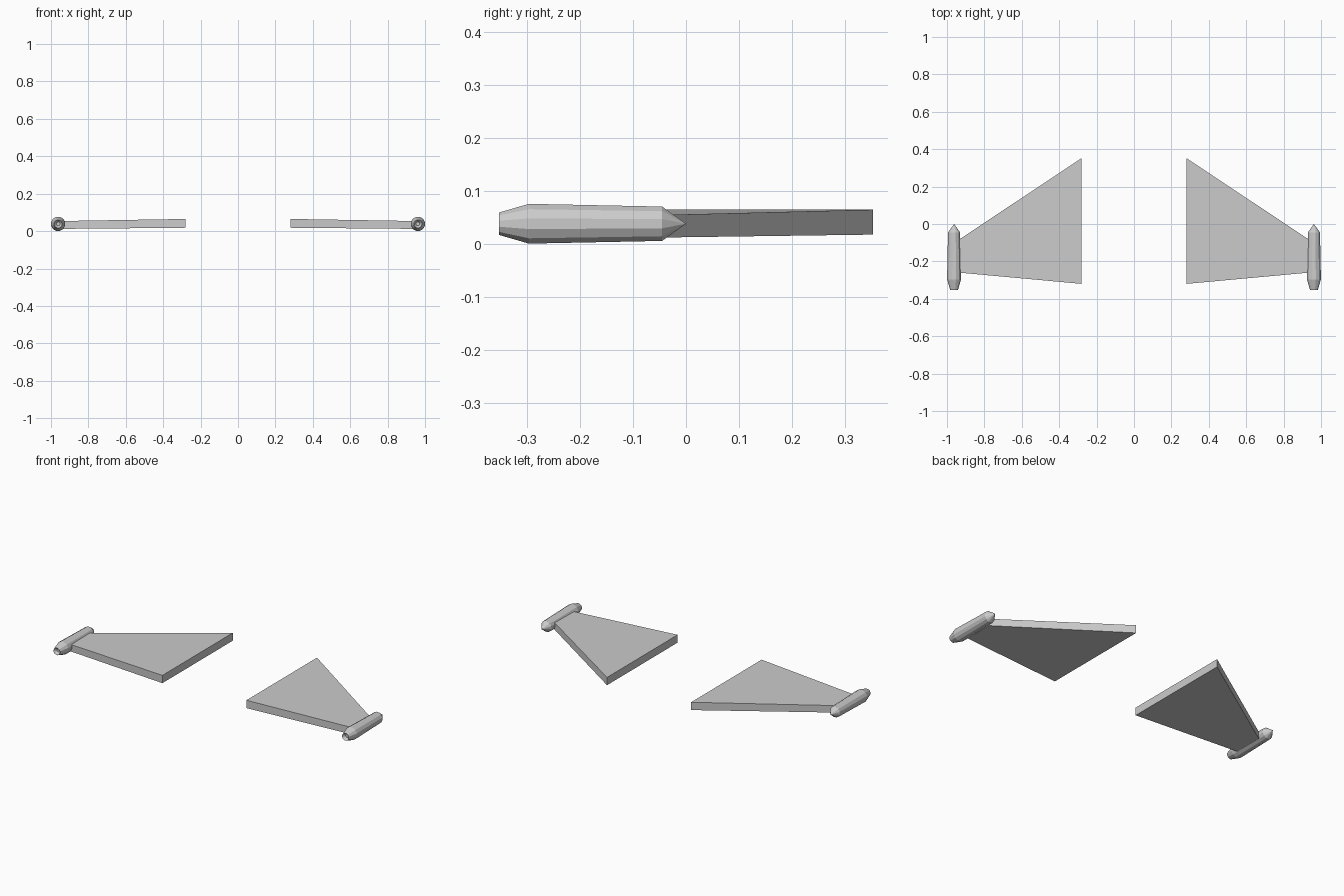
import bpy, bmesh, math

if "Cube" in bpy.data.objects:
    bpy.data.objects.remove(bpy.data.objects["Cube"])

SIDES = 12
POD_X, POD_Z = 0.962, 0.0385


def make_object(name, bm):
    bmesh.ops.recalc_face_normals(bm, faces=bm.faces)
    mesh = bpy.data.meshes.new(name)
    bm.to_mesh(mesh)
    bm.free()
    obj = bpy.data.objects.new(name, mesh)
    bpy.context.collection.objects.link(obj)
    return obj


def wing(name, side):
    # Tapered slab lofted from root to tip: x, rear y, nose y, bottom z, top z
    sections = [(0.28, -0.32, 0.352, 0.018, 0.065),
                (0.935, -0.26, -0.083, 0.012, 0.054)]
    bm = bmesh.new()
    loops = [[bm.verts.new((side * x, y, z))
              for y, z in ((y0, z0), (y1, z0), (y1, z1), (y0, z1))]
             for x, y0, y1, z0, z1 in sections]
    for i in range(4):
        j = (i + 1) % 4
        bm.faces.new((loops[0][i], loops[0][j], loops[1][j], loops[1][i]))
    bm.faces.new(loops[0])
    bm.faces.new(loops[1])
    return make_object(name, bm)


def pod(name, side):
    # Faceted lathe along y: recessed nozzle, body, pointed end
    profile = [(-0.335, 0.010), (-0.352, 0.022), (-0.296, 0.0388), (-0.045, 0.0335)]
    bm = bmesh.new()
    rings = []
    for y, r in profile:
        ring = []
        for i in range(SIDES):
            a = 2 * math.pi * (i + 0.5) / SIDES
            ring.append(bm.verts.new((side * POD_X + r * math.cos(a), y,
                                      POD_Z + r * math.sin(a))))
        rings.append(ring)
    tip = bm.verts.new((side * POD_X, 0.0, POD_Z))
    for i in range(SIDES):
        j = (i + 1) % SIDES
        for a, b in zip(rings, rings[1:]):
            bm.faces.new((a[i], a[j], b[j], b[i]))
        bm.faces.new((rings[-1][i], rings[-1][j], tip))
    bm.faces.new(rings[0])
    return make_object(name, bm)


# Mirrored pair of wings with wingtip pods
for label, side in (("right", 1), ("left", -1)):
    wing(label + "_wing", side)
    pod(label + "_wingtip_pod", side)
